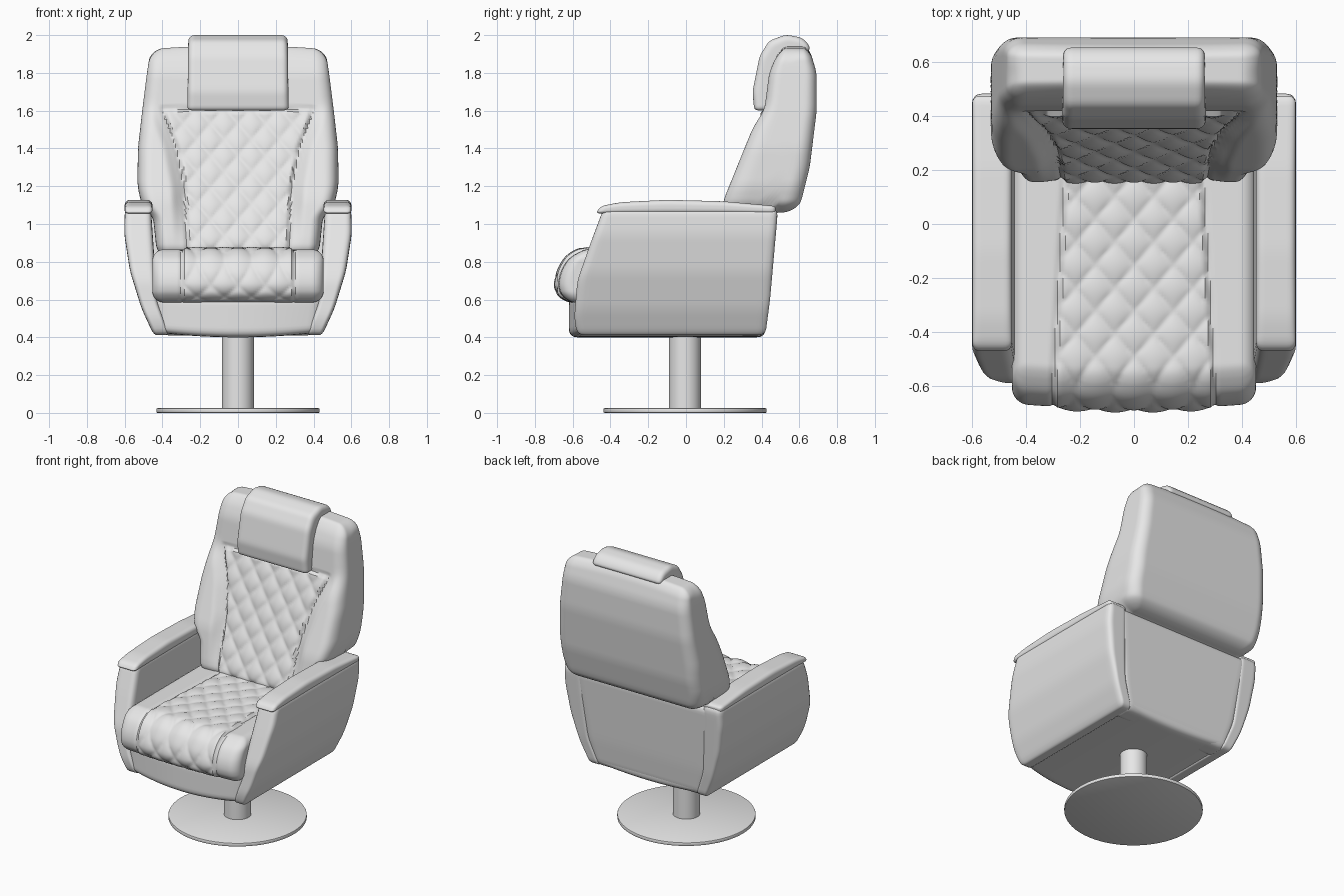
import bpy, bmesh, math
from mathutils import Vector

if "Cube" in bpy.data.objects:
    bpy.data.objects.remove(bpy.data.objects["Cube"], do_unlink=True)

grey = bpy.data.materials.new("soft_grey")
grey.use_nodes = True
grey.diffuse_color = (0.8, 0.8, 0.8, 1)
grey.node_tree.nodes["Principled BSDF"].inputs["Base Color"].default_value = grey.diffuse_color
parts = []


def lerp(a, b, t):
    return a + (b - a) * t


def smooth(a, b, x):
    t = min(1, max(0, (x - a) / (b - a)))
    return t * t * (3 - 2 * t)


def table(points, soft=0.03):
    """Softened piecewise-linear function through (input, output) points."""
    def linear(x):
        if x <= points[0][0]:
            return points[0][1]
        for (a, p), (b, q) in zip(points, points[1:]):
            if x <= b:
                return lerp(p, q, (x - a) / (b - a))
        return points[-1][1]
    return lambda x: sum(linear(x + k * soft / 2) for k in range(-2, 3)) / 5


def quilt(a, b):
    """Diamond padding height, 0 on the seams and 1 in the pillows."""
    p, q = a / 0.145, b / 0.17
    return math.sqrt(abs(math.sin(math.pi * (p + q)) * math.sin(math.pi * (p - q))))


def finish(name, bm):
    bmesh.ops.recalc_face_normals(bm, faces=bm.faces)
    mesh = bpy.data.meshes.new(name)
    bm.to_mesh(mesh)
    bm.free()
    mesh.materials.append(grey)
    obj = bpy.data.objects.new(name, mesh)
    bpy.context.collection.objects.link(obj)
    parts.append(obj)


def block(name, size, radius, cuts, warp):
    """Rounded box whose coordinates u (-1..1), v, w (0..1) are shaped by warp."""
    bm = bmesh.new()
    bmesh.ops.create_cube(bm, size=1)
    for axis in range(3):
        edges = [e for e in bm.edges
                 if abs((e.verts[0].co - e.verts[1].co)[axis]) > 0.9]
        bmesh.ops.subdivide_edges(bm, edges=edges, cuts=cuts[axis], use_grid_fill=True)
    half = [s / 2 for s in size]
    for vert in bm.verts:
        p = Vector([c * s for c, s in zip(vert.co, size)])
        core = Vector([max(radius - h, min(h - radius, c)) for c, h in zip(p, half)])
        p = core + (p - core).normalized() * radius
        u, v, w = [c / h for c, h in zip(p, half)]
        vert.co = warp(u, (v + 1) / 2, (w + 1) / 2)
    finish(name, bm)


def cylinder(name, radius, low, high, bevel):
    bm = bmesh.new()
    bmesh.ops.create_cone(bm, cap_ends=True, segments=64, radius1=radius,
                          radius2=radius, depth=high - low)
    bmesh.ops.translate(bm, verts=bm.verts, vec=(0, -0.005, (low + high) / 2))
    if bevel:
        rims = [e for e in bm.edges if abs(e.verts[0].co.z - e.verts[1].co.z) < 1e-5]
        bmesh.ops.bevel(bm, geom=rims, offset=bevel, segments=2, affect='EDGES', profile=0.5)
    finish(name, bm)


# Pedestal
cylinder("base_disc", 0.432, 0, 0.025, 0.006)
cylinder("pedestal_post", 0.085, 0.02, 0.43, 0)

# Lower body: apron, floor and rear panel
def apron(u, v, w):
    z = lerp(0.4 + 0.025 * u * u, 0.62, w)
    front = -0.62 + 0.05 * u * u
    return Vector((u * lerp(0.42, 0.45, w), lerp(front, 0.42, v), z))

block("apron", (0.88, 1.02, 0.22), 0.04, (40, 44, 12), apron)

rear_y = table([(0.41, 0.415), (0.6, 0.44), (1.07, 0.485)])
rear_x = table([(0.41, 0.4), (0.6, 0.46), (0.8, 0.49), (1.07, 0.53)])

def rear(u, v, w):
    z = lerp(0.41, 1.07, w)
    y = rear_y(z)
    return Vector((u * rear_x(z), lerp(y - 0.15, y, v), z))

block("rear_panel", (0.94, 0.15, 0.66), 0.04, (40, 10, 30), rear)

# Arms with padded tops
arm_front = table([(0.41, -0.575), (0.5, -0.592), (0.7, -0.575), (0.9, -0.505), (1.1, -0.43)])
arm_back = table([(0.41, 0.42), (0.6, 0.445), (1.05, 0.485), (1.12, 0.48)])
arm_out = table([(0.41, 0.445), (0.55, 0.51), (0.75, 0.572), (0.95, 0.603), (1.12, 0.598)])
arm_in = table([(0.41, 0.36), (0.6, 0.43), (0.85, 0.445), (1.1, 0.462)])
pad_top = table([(-0.45, 1.095), (-0.35, 1.115), (-0.1, 1.128), (0.2, 1.12), (0.48, 1.095)])

for side, label in ((1, "left"), (-1, "right")):
    def arm(u, v, w):
        z = lerp(0.412, 1.085, w)
        x = lerp(arm_in(z), arm_out(z), (u + 1) / 2)
        return Vector((side * x, lerp(arm_front(z), arm_back(z), v), z))

    def pad(u, v, w):
        y = lerp(-0.45 - 0.03 * (1 - w), 0.475, v)
        return Vector((side * lerp(0.453, 0.6, (u + 1) / 2), y, lerp(1.055, pad_top(y), w)))

    block(label + "_arm", (0.15, 1, 0.68), 0.035, (14, 44, 36), arm)
    block(label + "_arm_pad", (0.145, 0.92, 0.065), 0.025, (12, 50, 8), pad)

# Seat cushion with quilted middle
seat_front = table([(0.59, -0.655), (0.66, -0.69), (0.74, -0.68), (0.82, -0.635), (0.87, -0.57)])

def seat(u, v, w):
    z = lerp(0.585, 0.865, w)
    front = seat_front(z) + 0.02 * u * u
    x, y = u * 0.453, lerp(front, 0.32, v)
    edge = lerp(0.3, 0.25, v) - abs(x)
    puff = 0.014 * quilt(x, y - z) * smooth(0, 0.02, edge)
    puff -= 0.008 * max(0, 1 - abs(edge) / 0.015)
    z += puff * smooth(0.7, 1, w)
    y -= puff * smooth(0.1, 0, v)
    return Vector((x, y, z))

block("seat_cushion", (0.906, 1, 0.28), 0.06, (90, 90, 24), seat)

# Backrest with quilted panel and side bolsters
back_x = table([(0.85, 0.43), (1.04, 0.45), (1.1, 0.51), (1.2, 0.532), (1.4, 0.53),
                (1.6, 0.507), (1.8, 0.482), (1.94, 0.46)])
back_front = table([(0.82, 0.15), (0.9, 0.165), (1.13, 0.25), (1.6, 0.415), (1.8, 0.44), (1.94, 0.5)])
back_rear = table([(1.06, 0.58), (1.12, 0.61), (1.3, 0.655), (1.6, 0.692), (1.8, 0.692), (1.94, 0.65)])
panel_x = table([(0.87, 0.27), (1.2, 0.285), (1.4, 0.325), (1.6, 0.4)])
bolster = table([(0.87, 0.005), (1.13, 0.05), (1.5, 0.03), (1.64, 0)])

def backrest(u, v, w):
    z = lerp(0.82 + 0.24 * smooth(0.35, 0.7, v), 1.945 - 0.02 * u * u, w)
    x = u * back_x(z)
    y = lerp(back_front(z), back_rear(z), v)
    edge = min(panel_x(z) - abs(x), 1.61 - z)
    push = bolster(z) * smooth(0, 0.08, abs(x) - panel_x(z))
    push += 0.016 * quilt(x, z) * smooth(0, 0.02, edge)
    push -= 0.01 * max(0, 1 - abs(edge) / 0.015)
    return Vector((x, y - push * smooth(0.4, 0, v), z))

block("backrest", (1.04, 0.32, 1.1), 0.075, (90, 18, 90), backrest)

# Headrest pad folded over the top
outer_y = table([(0, 0.362), (0.2, 0.352), (0.5, 0.39), (0.66, 0.44), (0.8, 0.53), (0.92, 0.62), (1, 0.67)])
outer_z = table([(0, 1.595), (0.2, 1.7), (0.5, 1.89), (0.66, 1.97), (0.8, 2.003), (0.92, 1.985), (1, 1.925)])
inner_y = table([(0, 0.45), (0.5, 0.48), (0.8, 0.54), (1, 0.62)])
inner_z = table([(0, 1.6), (0.5, 1.82), (0.8, 1.9), (1, 1.89)])

def headrest(u, v, w):
    return Vector((u * lerp(0.268, 0.262, w), lerp(outer_y(w), inner_y(w), v),
                   lerp(outer_z(w), inner_z(w), v)))

block("headrest", (0.53, 0.09, 0.6), 0.03, (40, 10, 44), headrest)

# Smooth shading with sharp rims
bpy.ops.object.select_all(action='DESELECT')
for obj in parts:
    obj.select_set(True)
bpy.context.view_layer.objects.active = parts[0]
bpy.ops.object.shade_smooth_by_angle(angle=math.radians(40))
